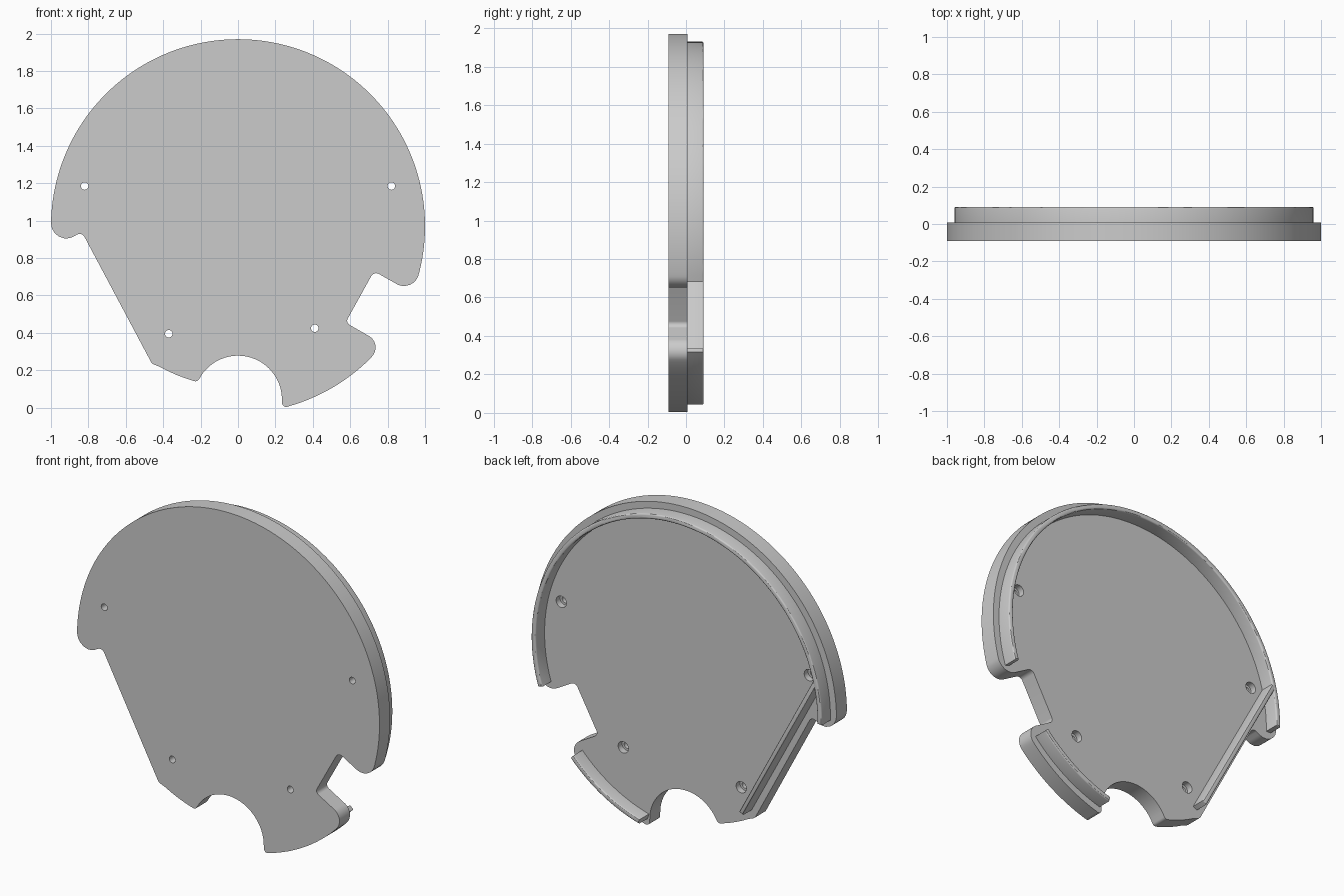
import bpy, bmesh, math
from mathutils import Vector

cube = bpy.data.objects.get("Cube")
if cube:
    bpy.data.objects.remove(cube, do_unlink=True)

FRONT, STEP, LEDGE, BACK = -0.092, -0.03, 0.007, 0.092
CENTRE = Vector((0, 0.97))

grey = bpy.data.materials.new("plain grey")
grey.use_nodes = True
COLOUR = (0.6, 0.6, 0.6, 1)
grey.diffuse_color = COLOUR
grey.node_tree.nodes["Principled BSDF"].inputs["Base Color"].default_value = COLOUR


def arc(centre, radius, start, end, steps):
    """Points along an arc, angles in degrees."""
    pts = []
    for i in range(steps + 1):
        a = math.radians(start + (end - start) * i / steps)
        pts.append(Vector(centre) + radius * Vector((math.cos(a), math.sin(a))))
    return pts


def round_corners(items, steps=8):
    """Items are plain points, or (x, z, radius) corners to be filleted."""
    pts = []
    for i, item in enumerate(items):
        corner = Vector(item[:2])
        if len(item) == 2:
            pts.append(corner)
            continue
        d1 = (Vector(items[i - 1][:2]) - corner).normalized()
        d2 = (Vector(items[(i + 1) % len(items)][:2]) - corner).normalized()
        half = d1.angle(d2) / 2
        mid = corner + (d1 + d2).normalized() * item[2] / math.sin(half)
        reach = item[2] / math.tan(half)
        a, b = corner + d1 * reach - mid, corner + d2 * reach - mid
        for k in range(steps + 1):
            pts.append(mid + a.lerp(b, k / steps).normalized() * item[2])
    return pts


def ring(bm, pts, y):
    return [bm.verts.new((p.x, y, p.y)) for p in pts]


def bridge(bm, a, b):
    for i in range(len(a)):
        bm.faces.new((a[i - 1], a[i], b[i], b[i - 1]))


def fill(bm, rings):
    """Flat face bounded by the first ring, with the others as holes."""
    edges = [bm.edges.get((r[i - 1], r[i])) for r in rings for i in range(len(r))]
    bmesh.ops.triangle_fill(bm, edges=edges, use_beauty=True, normal=(0, 1, 0))


def finish(name, bm):
    bmesh.ops.recalc_face_normals(bm, faces=bm.faces)
    mesh = bpy.data.meshes.new(name)
    bm.to_mesh(mesh)
    bm.free()
    mesh.materials.append(grey)
    obj = bpy.data.objects.new(name, mesh)
    bpy.context.collection.objects.link(obj)
    bpy.ops.object.select_all(action="DESELECT")
    obj.select_set(True)
    bpy.context.view_layer.objects.active = obj
    bpy.ops.object.shade_smooth_by_angle(angle=math.radians(30))


def wall(name, inner, outer):
    """Raised lip with softened top edges."""
    bm = bmesh.new()
    pts = outer + inner[::-1]
    low, high = ring(bm, pts, LEDGE - 0.003), ring(bm, pts, BACK)
    bridge(bm, low, high)
    bm.faces.new(low)
    top = bm.faces.new(high)
    bmesh.ops.recalc_face_normals(bm, faces=bm.faces)
    bmesh.ops.bevel(bm, geom=list(top.edges), offset=0.009, segments=3,
                    profile=0.5, affect="EDGES", clamp_overlap=True)
    finish(name, bm)


# Main plate outline: dome, side notches, bottom cutout
outline = arc(CENTRE, 1, -14, 178, 96)
outline += [(-0.995, 0.85, 0.08), (-0.835, 0.94, 0.03), (-0.46, 0.235, 0.03)]
outline += arc(CENTRE, 0.86, 241, 253, 6)
outline += [(-0.217, 0.137, 0.022)]
outline += arc((0, 0.043), 0.235, 146, 6, 32)
outline += [(0.237, -0.005, 0.022)]
outline += arc(CENTRE, 1, -74, -45, 16)
outline += [(0.775, 0.34, 0.07), (0.575, 0.455, 0.025),
            (0.727, 0.73, 0.03), (0.938, 0.61, 0.08)]
outline = round_corners(outline)

# Plate with four counterbored screw holes
plate = bmesh.new()
front_rings, back_rings = [ring(plate, outline, FRONT)], [ring(plate, outline, LEDGE)]
bridge(plate, front_rings[0], back_rings[0])
for spot in [(-0.82, 1.185), (0.82, 1.185), (-0.37, 0.395), (0.41, 0.425)]:
    narrow, wide = (arc(spot, r, 0, 345, 23) for r in (0.02, 0.034))
    steps = [ring(plate, narrow, FRONT), ring(plate, narrow, STEP),
             ring(plate, wide, STEP), ring(plate, wide, LEDGE)]
    for a, b in zip(steps, steps[1:]):
        bridge(plate, a, b)
    front_rings.append(steps[0])
    back_rings.append(steps[-1])
fill(plate, front_rings)
fill(plate, back_rings)
finish("base_plate", plate)

# Curved lips set in from the plate edge
for name, start, end, steps in [("upper_lip", -17.5, 181, 96), ("lower_lip", -75, -43, 18)]:
    wall(name, arc(CENTRE, 0.93, start, end, steps), arc(CENTRE, 0.96, start, end, steps))

# Straight rib along the slanted side
top, bottom = Vector((-0.914, 1.193)), Vector((-0.426, 0.285))
along = (bottom - top).normalized()
side = Vector((-along.y, along.x)) * 0.015
wall("side_rib", [top + side, bottom + side], [top - side, bottom - side])
